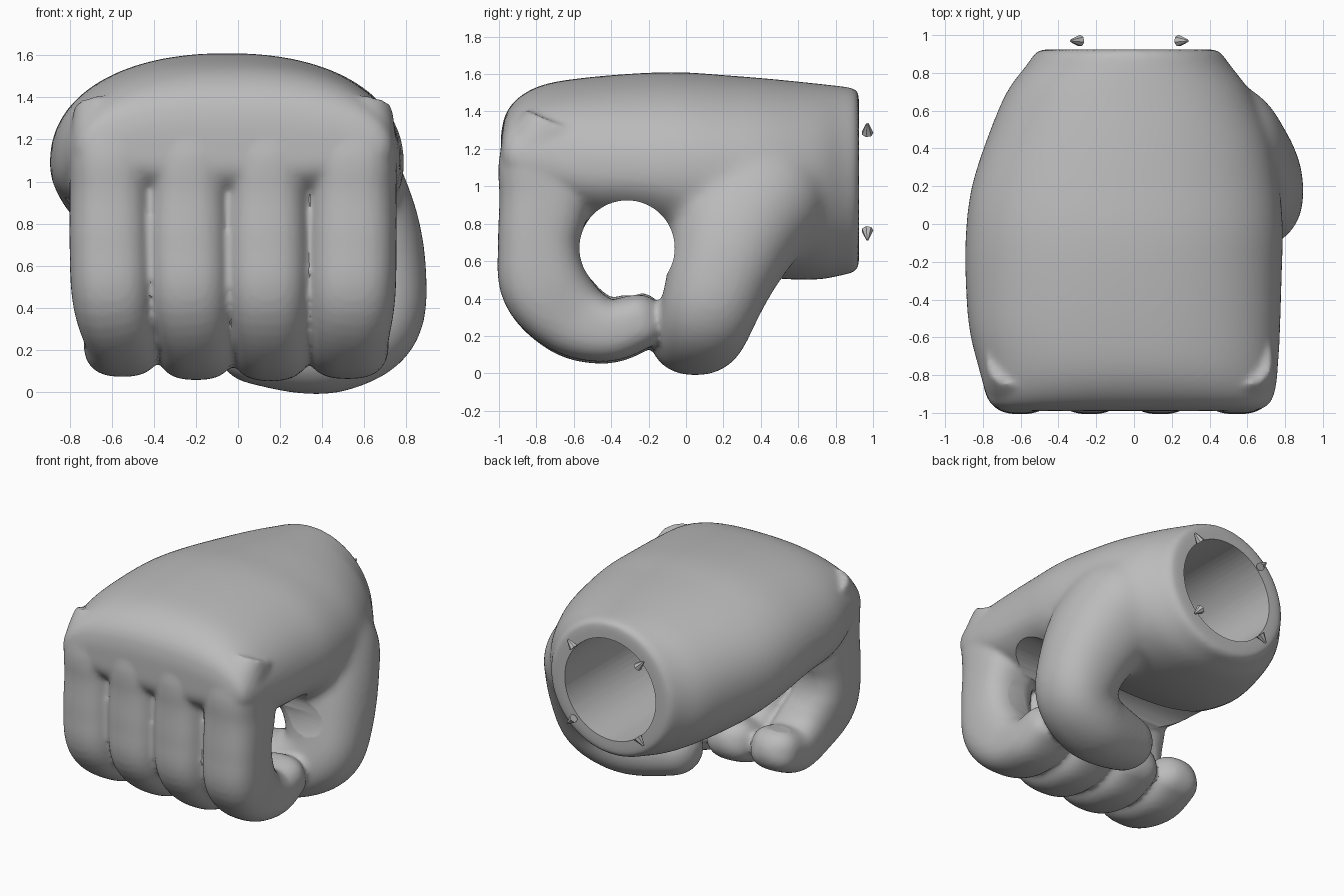
import bpy, bmesh, math
from mathutils import Vector

cube = bpy.data.objects.get("Cube")
if cube:
    bpy.data.objects.remove(cube)

grey = bpy.data.materials.new("plain_grey")
grey.use_nodes = True
grey.diffuse_color = (0.5, 0.5, 0.5, 1)
grey.node_tree.nodes["Principled BSDF"].inputs["Base Color"].default_value = (0.5, 0.5, 0.5, 1)


def make_object(name, bm):
    bmesh.ops.recalc_face_normals(bm, faces=bm.faces)
    mesh = bpy.data.meshes.new(name)
    bm.to_mesh(mesh)
    bm.free()
    mesh.materials.append(grey)
    obj = bpy.data.objects.new(name, mesh)
    bpy.context.collection.objects.link(obj)
    return obj


def ring(bm, centre, across, up, down, power, sides=48):
    """Superellipse ring with separate upper and lower half-axes."""
    verts = []
    for i in range(sides):
        a = math.tau * i / sides
        c, s = math.cos(a), math.sin(a)
        u = math.copysign(abs(c) ** (2 / power), c)
        v = abs(s) ** (2 / power)
        verts.append(bm.verts.new(Vector(centre) + across * u + (up if s > 0 else down) * v))
    return verts


def skin(bm, rings):
    for a, b in zip(rings, rings[1:]):
        for i in range(len(a)):
            j = (i + 1) % len(a)
            bm.faces.new((a[i], a[j], b[j], b[i]))
    bm.faces.new(rings[0])
    bm.faces.new(rings[-1])


def smooth_path(keys, steps=6):
    """Catmull-Rom interpolation of equal-length tuples."""
    pts = [Vector(k) for k in keys]
    out = []
    for i in range(len(pts) - 1):
        p0, p1 = pts[max(i - 1, 0)], pts[i]
        p2, p3 = pts[i + 1], pts[min(i + 2, len(pts) - 1)]
        for s in range(steps):
            t = s / steps
            out.append(0.5 * (2 * p1 + (p2 - p0) * t + (2 * p0 - 5 * p1 + 4 * p2 - p3) * t * t
                              + (3 * p1 - p0 - 3 * p2 + p3) * t ** 3))
    out.append(pts[-1])
    return out


def sweep(bm, keys, side, power):
    """Tube along (x, y, z, half width, half depth) with a rounded far end."""
    path = smooth_path(keys)
    rings = []
    for i, p in enumerate(path):
        a, b = path[max(i - 1, 0)], path[min(i + 1, len(path) - 1)]
        d = Vector(b[:3]) - Vector(a[:3])
        d.normalize()
        across = (side - d * side.dot(d)).normalized()
        up = d.cross(across)
        rings.append(ring(bm, p[:3], across * p[3], up * p[4], up * -p[4], power))
    for k in range(1, 6):
        a = k * math.pi / 2 / 5.5
        c = Vector(p[:3]) + d * p[4] * math.sin(a)
        f = math.cos(a)
        rings.append(ring(bm, c, across * p[3] * f, up * p[4] * f, up * -p[4] * f, power))
    skin(bm, rings)


def apply_modifiers(obj):
    bpy.context.view_layer.update()
    bpy.context.view_layer.objects.active = obj
    for mod in list(obj.modifiers):
        bpy.ops.object.modifier_apply(modifier=mod.name)


def fuse(obj, voxel, passes):
    """Melt overlapping solids into one soft skin."""
    remesh = obj.modifiers.new("fuse", 'REMESH')
    remesh.mode = 'VOXEL'
    remesh.voxel_size = voxel
    soften = obj.modifiers.new("soften", 'SMOOTH')
    soften.factor = 0.5
    soften.iterations = passes
    apply_modifiers(obj)


# palm and back of the hand: y, centre x, half width, bottom, widest height, top, roundness
bm = bmesh.new()
palm = [(0.925, -0.03, 0.485, 0.54, 1.03, 1.525, 2), (0.84, -0.03, 0.54, 0.525, 1.03, 1.535, 2),
        (0.7, -0.03, 0.645, 0.5, 1.04, 1.55, 2.05), (0.45, -0.03, 0.75, 0.51, 1.06, 1.575, 2.1),
        (0.2, -0.045, 0.815, 0.56, 1.07, 1.595, 2.15), (-0.02, -0.05, 0.84, 0.64, 1.08, 1.61, 2.2),
        (-0.25, -0.055, 0.84, 0.74, 1.08, 1.605, 2.25), (-0.55, -0.05, 0.825, 0.77, 1.09, 1.58, 2.35),
        (-0.76, -0.03, 0.795, 0.87, 1.11, 1.545, 2.4), (-0.89, -0.02, 0.77, 0.95, 1.13, 1.48, 2.5),
        (-0.965, -0.02, 0.74, 1.01, 1.15, 1.39, 2.5), (-0.99, -0.02, 0.68, 1.06, 1.15, 1.28, 2.5)]
skin(bm, [ring(bm, (cx, y, mid), Vector((hw, 0, 0)), Vector((0, 0, hi - mid)), Vector((0, 0, lo - mid)), pw, 72)
          for y, cx, hw, lo, mid, hi, pw in smooth_path(palm, 4)])

# thumb growing out of the palm, folding down and across under the fingertips
sweep(bm, [(0.28, 0.38, 1.2, 0.2, 0.2), (0.4, 0.37, 1.0, 0.4, 0.35),
           (0.53, 0.27, 0.77, 0.36, 0.335), (0.61, 0.19, 0.54, 0.295, 0.29),
           (0.61, 0.12, 0.34, 0.26, 0.26), (0.45, 0.065, 0.225, 0.25, 0.23),
           (0.27, 0.03, 0.21, 0.23, 0.215), (0.08, 0.0, 0.22, 0.2, 0.185)], Vector((0, 1, 0)), 2.2)
fist = make_object("fist", bm)
fuse(fist, 0.022, 25)

# four curled fingers: x at knuckle, x at tip, half width, drop
bm = bmesh.new()
for x0, x1, w, dz in [(-0.605, -0.55, 0.195, 0.015), (-0.235, -0.2, 0.198, 0.0),
                      (0.14, 0.155, 0.198, -0.005), (0.545, 0.52, 0.208, 0.005)]:
    keys = [(x0, -0.7, 1.34, w * 0.9, 0.17), (x0, -0.77, 1.16, w, 0.225),
            (x0, -0.755, 0.95, w, 0.243), (x0, -0.785, 0.7, w, 0.22),
            (x0 * 0.8 + x1 * 0.2, -0.755, 0.47, w, 0.235),
            (x1, -0.605, 0.295 + dz, w * 0.96, 0.208), (x1, -0.42, 0.227 + dz, w * 0.94, 0.17),
            (x1, -0.26, 0.268 + dz, w * 0.9, 0.15)]
    sweep(bm, keys, Vector((1, 0, 0)), 2.6)
fingers = make_object("fingers", bm)

# merge the fingers into the hand
bpy.ops.object.select_all(action='DESELECT')
fingers.select_set(True)
fist.select_set(True)
bpy.context.view_layer.objects.active = fist
bpy.ops.object.join()
fuse(fist, 0.018, 6)


# round holes: grip hole across the fist and bore in the wrist
def cutter(name, centre, axis, radius, length):
    b = bmesh.new()
    bmesh.ops.create_cone(b, cap_ends=True, segments=64, radius1=radius, radius2=radius, depth=length)
    turn = Vector((0, 0, 1)).rotation_difference(Vector(axis)).to_matrix()
    bmesh.ops.rotate(b, verts=b.verts, matrix=turn)
    bmesh.ops.translate(b, verts=b.verts, vec=centre)
    obj = make_object(name, b)
    obj.hide_render = True
    cut = fist.modifiers.new(name, 'BOOLEAN')
    cut.operation = 'DIFFERENCE'
    cut.solver = 'EXACT'
    cut.object = obj
    return obj


cutters = [cutter("grip_hole", (0, -0.315, 0.67), (1, 0, 0), 0.255, 3),
           cutter("wrist_bore", (-0.03, 0.35, 1.03), (0, 1, 0), 0.37, 1.3)]
apply_modifiers(fist)
for obj in cutters:
    bpy.data.objects.remove(obj)
fist.data.materials.clear()
fist.data.materials.append(grey)

bpy.ops.object.select_all(action='DESELECT')
fist.select_set(True)
bpy.ops.object.shade_smooth_by_angle(angle=math.radians(40))

# small loose pegs pointing outwards behind the wrist
for sx in (-1, 1):
    for sz in (-1, 1):
        b = bmesh.new()
        bmesh.ops.create_cone(b, cap_ends=True, segments=7, radius1=0.032, radius2=0.007, depth=0.07)
        turn = Vector((0, 0, 1)).rotation_difference(Vector((sx, 0, sz))).to_matrix()
        bmesh.ops.rotate(b, verts=b.verts, matrix=turn)
        bmesh.ops.translate(b, verts=b.verts, vec=(-0.025 + sx * 0.285, 0.97, 1.025 + sz * 0.285))
        make_object("wrist_peg_" + ("left" if sx > 0 else "right") + ("_upper" if sz > 0 else "_lower"), b)
